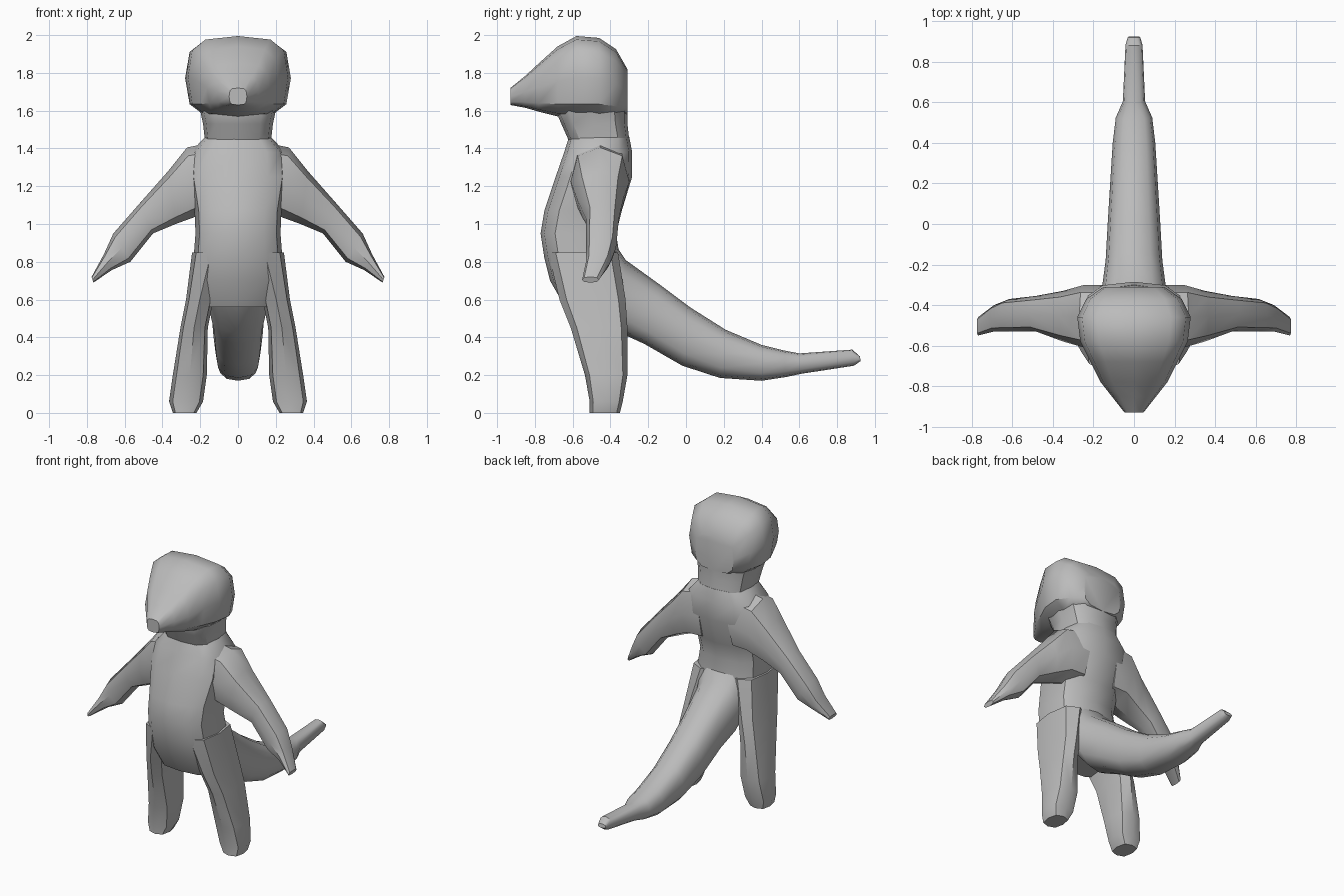
import bpy, bmesh, math
from mathutils import Vector

grey = bpy.data.materials.new("plain grey")
grey.diffuse_color = (0.5, 0.5, 0.5, 1)


def loft(name, rings, power=0.7, sides=12, mirror=False):
    """Skin rings given as (centre, half axis u, half axis v)."""
    bm = bmesh.new()
    loops = []
    for c, u, v in rings:
        loop = []
        for i in range(sides):
            a = 2 * math.pi * i / sides
            p, q = (math.copysign(abs(t) ** power, t) if abs(t) > 1e-6 else 0
                    for t in (math.cos(a), math.sin(a)))
            loop.append(bm.verts.new(Vector(c) + Vector(u) * p + Vector(v) * q))
        loops.append(loop)
    for a, b in zip(loops, loops[1:]):
        for i in range(sides):
            j = (i + 1) % sides
            bm.faces.new((a[i], a[j], b[j], b[i]))
    bm.faces.new(loops[0])
    bm.faces.new(loops[-1])
    bmesh.ops.recalc_face_normals(bm, faces=bm.faces)
    mesh = bpy.data.meshes.new(name)
    bm.to_mesh(mesh)
    bm.free()
    mesh.materials.append(grey)
    ob = bpy.data.objects.new(name, mesh)
    bpy.context.collection.objects.link(ob)
    if mirror:
        ob.modifiers.new("mirror", 'MIRROR')
    bpy.ops.object.select_all(action='DESELECT')
    ob.select_set(True)
    bpy.context.view_layer.objects.active = ob
    bpy.ops.object.shade_smooth_by_angle(angle=math.radians(38))
    return ob


def flat(z, x0, x1, y0, y1):
    """Horizontal ring from its extents."""
    return (((x0 + x1) / 2, (y0 + y1) / 2, z),
            ((x1 - x0) / 2, 0, 0), (0, (y1 - y0) / 2, 0))


# torso: z, half width, front, back
torso = [(0.56, 0.20, -0.64, -0.34), (0.70, 0.235, -0.72, -0.35),
         (0.82, 0.235, -0.75, -0.35), (0.95, 0.225, -0.77, -0.37),
         (1.07, 0.23, -0.75, -0.34), (1.25, 0.26, -0.69, -0.285),
         (1.38, 0.25, -0.645, -0.285), (1.46, 0.175, -0.62, -0.30)]
loft("torso", [flat(z, -w, w, f, b) for z, w, f, b in torso])

# neck rising into the skull
neck = [(1.44, 0.175, -0.62, -0.30), (1.53, 0.185, -0.66, -0.31),
        (1.60, 0.20, -0.69, -0.31), (1.72, 0.24, -0.66, -0.31)]
loft("neck", [flat(z, -w, w, f, b) for z, w, f, b in neck], 0.65)

# head from nose to back: y, half width, bottom, top
head = [(-0.93, 0.047, 1.63, 1.72), (-0.85, 0.11, 1.615, 1.785),
        (-0.78, 0.165, 1.595, 1.85), (-0.68, 0.215, 1.57, 1.94),
        (-0.58, 0.265, 1.56, 1.995), (-0.46, 0.28, 1.56, 1.985),
        (-0.37, 0.235, 1.56, 1.925), (-0.31, 0.15, 1.58, 1.82)]
loft("head", [((0, y, (a + b) / 2), (w, 0, 0), (0, 0, (b - a) / 2))
              for y, w, a, b in head], 0.62)

# arms: upper edge x z, lower edge x z, front, back
arm = [(0.10, 1.44, 0.12, 1.04, -0.62, -0.30), (0.27, 1.405, 0.22, 1.04, -0.61, -0.30),
       (0.37, 1.28, 0.33, 1.00, -0.58, -0.33), (0.52, 1.11, 0.45, 0.95, -0.53, -0.355),
       (0.66, 0.95, 0.57, 0.80, -0.53, -0.37), (0.71, 0.84, 0.67, 0.755, -0.53, -0.40),
       (0.775, 0.72, 0.765, 0.69, -0.55, -0.46)]
loft("arms", [(((a + c) / 2, (f + k) / 2, (b + d) / 2),
               ((a - c) / 2, 0, (b - d) / 2), (0, (k - f) / 2, 0))
              for a, b, c, d, f, k in arm], 0.8, 8, True)

# legs: z, inner, outer, front, back
leg = [(0.85, 0.04, 0.243, -0.73, -0.36), (0.60, 0.13, 0.275, -0.67, -0.32),
       (0.45, 0.16, 0.305, -0.61, -0.31), (0.20, 0.165, 0.345, -0.535, -0.31),
       (0.06, 0.185, 0.365, -0.51, -0.335), (0.0, 0.22, 0.345, -0.51, -0.35)]
loft("legs", [flat(*r) for r in leg], 0.7, 8, True)

# tail: upper edge y z, lower edge y z, half width
tail = [(-0.42, 0.96, -0.46, 0.56, 0.19), (-0.32, 0.81, -0.34, 0.42, 0.16),
        (-0.14, 0.68, -0.22, 0.365, 0.14), (0.02, 0.56, -0.02, 0.25, 0.13),
        (0.21, 0.44, 0.18, 0.185, 0.118), (0.40, 0.36, 0.40, 0.17, 0.105),
        (0.52, 0.33, 0.53, 0.19, 0.09), (0.60, 0.315, 0.61, 0.207, 0.055),
        (0.88, 0.335, 0.89, 0.25, 0.042), (0.92, 0.30, 0.925, 0.275, 0.03)]
loft("tail", [((0, (a + c) / 2, (b + d) / 2), (w, 0, 0), (0, (a - c) / 2, (b - d) / 2))
              for a, b, c, d, w in tail], 0.8)
